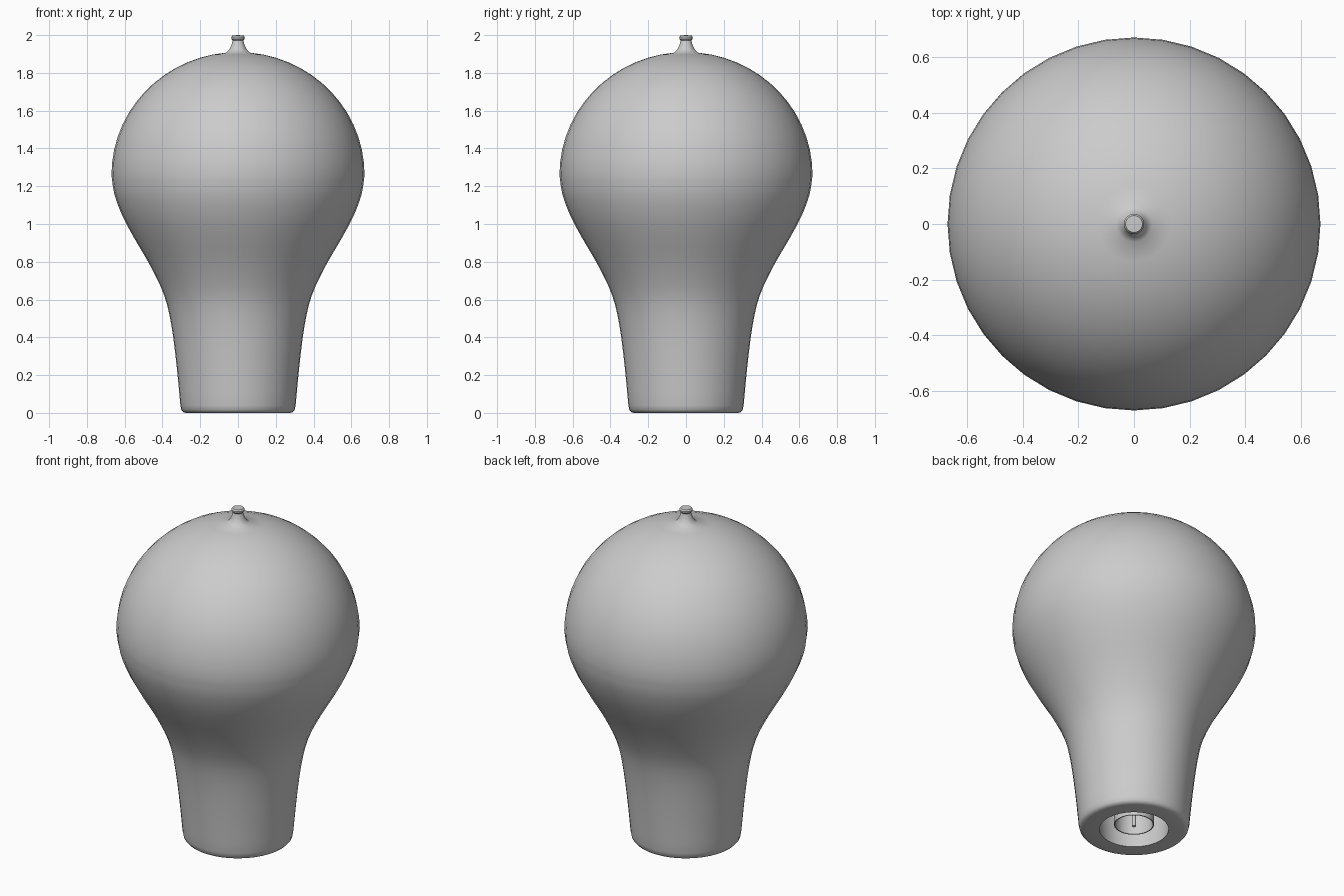
import bpy, math
from mathutils import Vector

if "Cube" in bpy.data.objects:
    bpy.data.objects.remove(bpy.data.objects["Cube"])


def finish(ob):
    bpy.ops.object.select_all(action='DESELECT')
    ob.select_set(True)
    bpy.context.view_layer.objects.active = ob
    bpy.ops.object.shade_smooth_by_angle(angle=math.radians(35))


def lathe(name, profile, sides, closed=False):
    """Spin (radius, z) points about z; points on the axis become a single vertex."""
    verts, rings, faces = [], [], []
    for r, z in profile:
        start = len(verts)
        if r < 1e-5:
            verts.append((0, 0, z))
            rings.append([start] * sides)
        else:
            for i in range(sides):
                a = 2 * math.pi * i / sides
                verts.append((r * math.cos(a), r * math.sin(a), z))
            rings.append(list(range(start, start + sides)))
    pairs = list(zip(rings, rings[1:]))
    if closed:
        pairs.append((rings[-1], rings[0]))
    for a, b in pairs:
        for i in range(sides):
            j = (i + 1) % sides
            faces.append(list(dict.fromkeys((a[i], a[j], b[j], b[i]))))
    me = bpy.data.meshes.new(name)
    me.from_pydata(verts, [], faces)
    ob = bpy.data.objects.new(name, me)
    bpy.context.collection.objects.link(ob)
    finish(ob)
    return ob


def smooth_curve(pts, steps=3):
    """Catmull-Rom interpolation of profile points."""
    p = [Vector(q) for q in pts]
    p = [2 * p[0] - p[1]] + p + [2 * p[-1] - p[-2]]
    out = []
    for a, b, c, d in zip(p, p[1:], p[2:], p[3:]):
        for k in range(steps):
            t = k / steps
            out.append(0.5 * (2 * b + (c - a) * t + (2 * a - 5 * b + 4 * c - d) * t * t
                              + (3 * b - a - 3 * c + d) * t ** 3))
    out.append(p[-2])
    return [tuple(q) for q in out]


# Neck and lower globe, then an elliptical dome
lower = smooth_curve([(0.305, 0.04), (0.325, 0.25), (0.352, 0.46), (0.39, 0.62),
                      (0.465, 0.78), (0.555, 0.935), (0.615, 1.05),
                      (0.655, 1.16), (0.67, 1.26)])
dome = [(0.67 * math.cos(a), 1.26 + 0.65 * math.sin(a))
        for a in (math.radians(84.5) * k / 14 for k in range(1, 15))]
lip = [(0.275, 0.0), (0.29, 0.004), (0.30, 0.015)]
tip = [(0.045, 1.925), (0.034, 1.95), (0.028, 1.972), (0.035, 1.98),
       (0.036, 1.99), (0.03, 1.998), (0.0, 2.0)]

# Inside of the glass: same shape, thinner, down to the thick neck opening
wall = 0.035
inner = [(r * 0.95, 1.26 + (z - 1.26) * 0.95) for r, z in reversed(lower + dome) if z > 0.5]
inner = [(0.0, inner[0][1] + 0.003)] + inner + [(0.26, 0.4), (0.21, 0.2), (0.19, 0.0)]

lathe("glass_bulb", inner + lip + lower + dome + tip, 40)

# Open stem tube inside the neck
lathe("stem_tube", [(0.11, 0.03), (0.11, 0.5), (0.0, 0.56), (0.0, 0.54),
                    (0.104, 0.48), (0.104, 0.03), (0.11, 0.03)], 32)

# Thin rod in the middle of the stem
lathe("centre_rod", [(0.0, 0.02), (0.011, 0.02), (0.011, 0.545), (0.0, 0.545)], 12)
